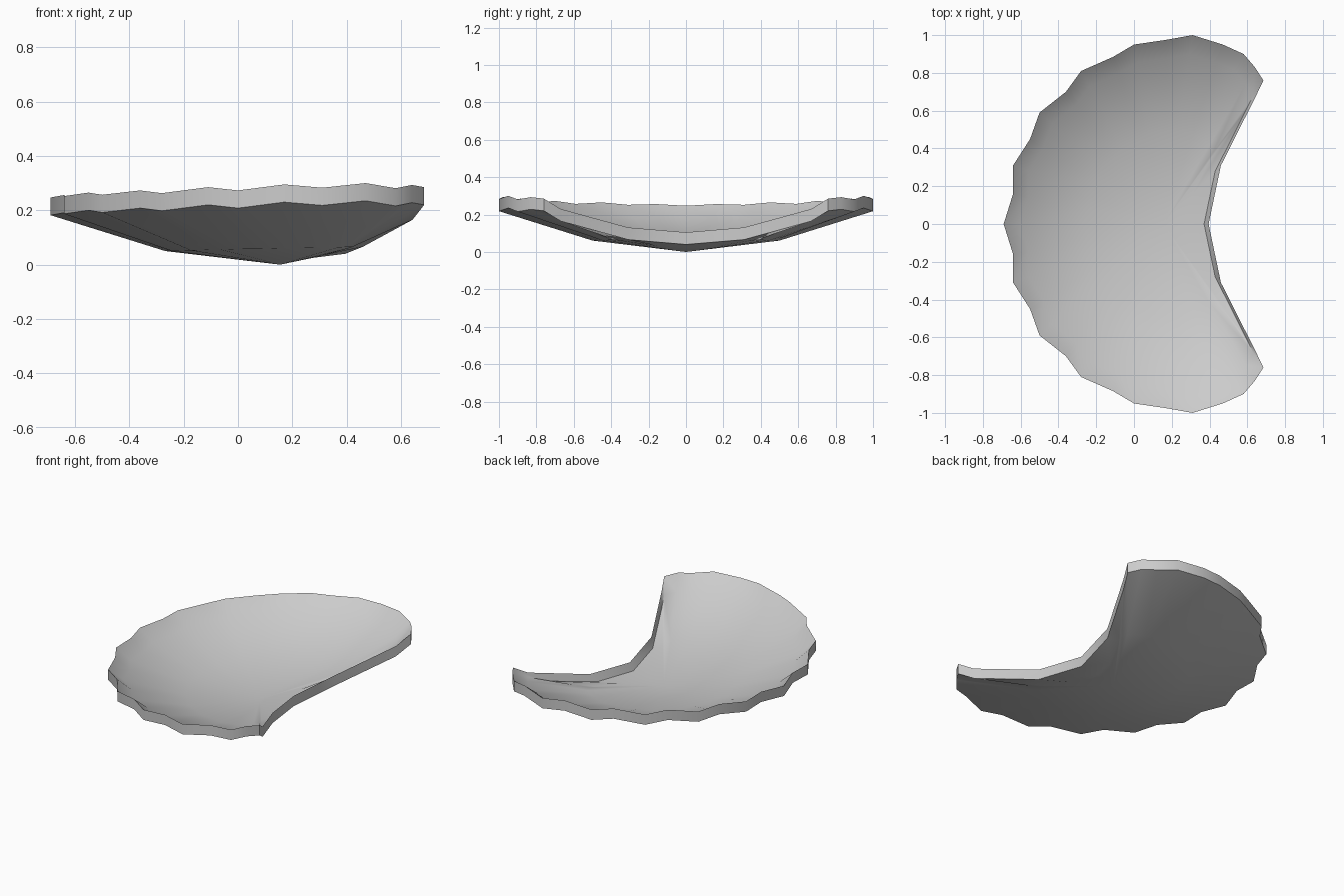
import bpy, bmesh

if "Cube" in bpy.data.objects:
    bpy.data.objects.remove(bpy.data.objects["Cube"])

LIP = 0.065          # height of the upright edge
SKIN = 0.02          # thickness of the dish inside the lip
CX = 0.155           # lowest point of the dish on the x axis

# Scalloped rim for the y >= 0 half: x, y, underside height, mid-ring height
half = [
    (-0.69, 0.00, 0.182, 0.050), (-0.64, 0.16, 0.191, 0.050), (-0.64, 0.31, 0.187, 0.050),
    (-0.55, 0.45, 0.200, 0.052), (-0.50, 0.59, 0.192, 0.052), (-0.36, 0.70, 0.208, 0.055),
    (-0.28, 0.81, 0.198, 0.055), (-0.11, 0.885, 0.220, 0.058), (0.00, 0.95, 0.208, 0.058),
    (0.17, 0.975, 0.230, 0.061), (0.31, 1.00, 0.218, 0.061), (0.47, 0.95, 0.235, 0.063),
    (0.58, 0.90, 0.216, 0.063), (0.64, 0.83, 0.228, 0.065), (0.685, 0.76, 0.220, 0.065),
    (0.642, 0.67, 0.165, 0.058), (0.46, 0.31, 0.066, 0.033), (0.395, 0.00, 0.040, 0.025),
]
rim = half + [(x, -y, z, m) for x, y, z, m in half[-2:0:-1]]
n = len(rim)

bm = bmesh.new()


def ring(s, dz):
    """Rim outline scaled toward the low point (s from 0.5 to 1), raised by dz."""
    k = (s - 0.5) * 2
    return [bm.verts.new((CX + (x - CX) * s, y * s, m + (z - m) * k + dz)) for x, y, z, m in rim]


def bridge(a, b):
    for i in range(n):
        j = (i + 1) % n
        bm.faces.new((a[i], b[i], b[j], a[j]))


def fan(a, dz):
    c = bm.verts.new((CX, 0, dz))
    for i in range(n):
        bm.faces.new((c, a[i], a[(i + 1) % n]))


# Underside, upright edge, sloping lip and inner dish
rings = [ring(0.5, 0), ring(1, 0), ring(1, LIP), ring(0.9, SKIN), ring(0.5, SKIN)]
for a, b in zip(rings, rings[1:]):
    bridge(a, b)
fan(rings[0], 0)
fan(rings[-1], SKIN)
bmesh.ops.recalc_face_normals(bm, faces=bm.faces)

mesh = bpy.data.meshes.new("curved_shell")
bm.to_mesh(mesh)
bm.free()
shell = bpy.data.objects.new("curved_shell", mesh)
bpy.context.collection.objects.link(shell)
bpy.context.view_layer.objects.active = shell
shell.select_set(True)
bpy.ops.object.shade_smooth_by_angle(angle=0.8)
